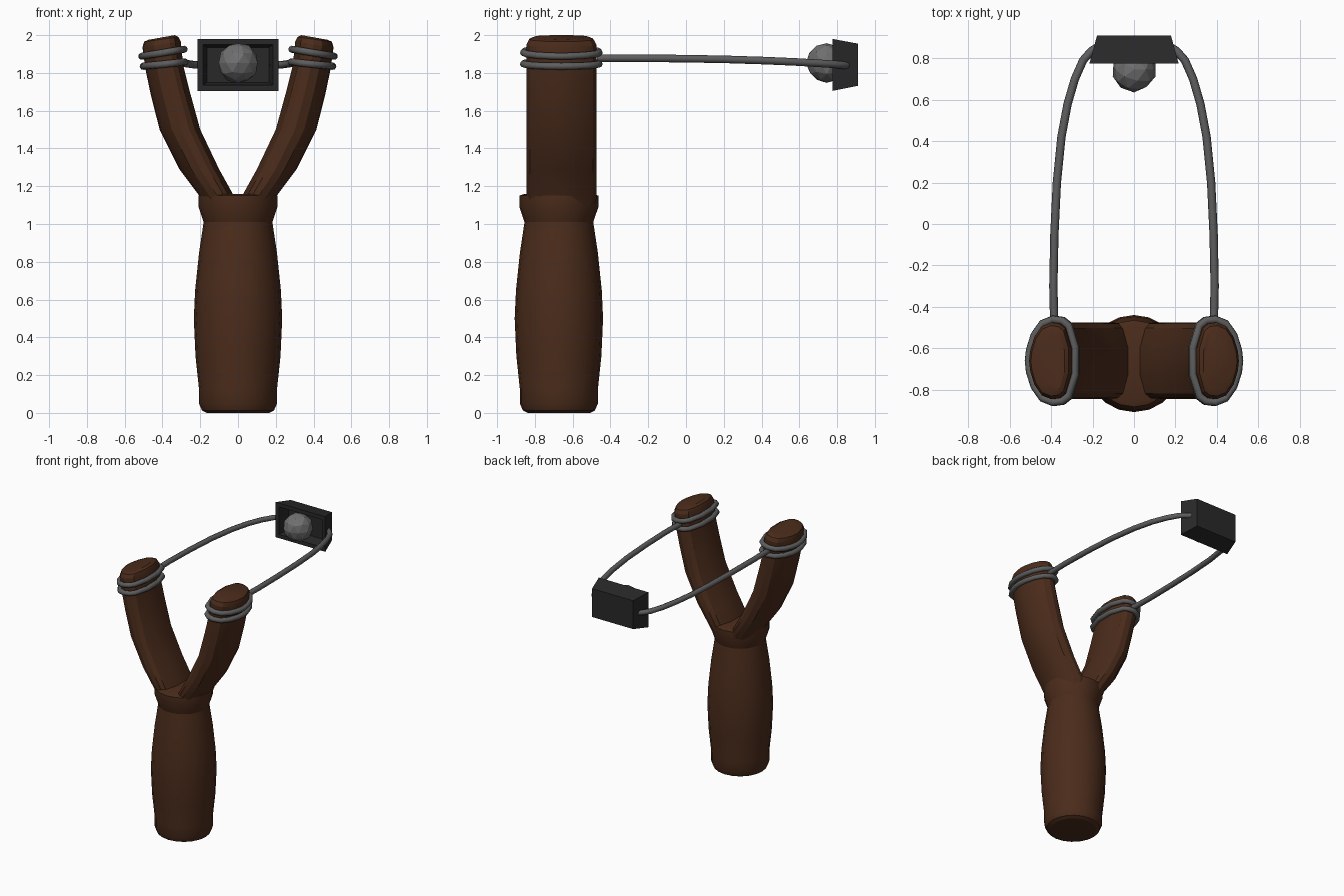
import bpy, bmesh, math, random
from mathutils import Vector

if "Cube" in bpy.data.objects:
    bpy.data.objects.remove(bpy.data.objects["Cube"])

random.seed(4)
PRONG_Y = -0.66


def material(name, rgb):
    m = bpy.data.materials.new(name)
    m.diffuse_color = (*rgb, 1)
    m.use_nodes = True
    m.node_tree.nodes["Principled BSDF"].inputs["Base Color"].default_value = m.diffuse_color
    return m


WOOD = material("wood", (0.07, 0.025, 0.011))
RUBBER = material("rubber", (0.11, 0.11, 0.11))
LEATHER = material("leather", (0.022, 0.022, 0.022))
STONE = material("stone", (0.16, 0.16, 0.16))


def finish(name, bm, mat, smooth=None):
    bmesh.ops.recalc_face_normals(bm, faces=bm.faces[:])
    me = bpy.data.meshes.new(name)
    bm.to_mesh(me)
    bm.free()
    ob = bpy.data.objects.new(name, me)
    bpy.context.collection.objects.link(ob)
    me.materials.append(mat)
    if smooth:
        bpy.ops.object.select_all(action='DESELECT')
        ob.select_set(True)
        bpy.context.view_layer.objects.active = ob
        bpy.ops.object.shade_smooth_by_angle(angle=math.radians(smooth))
    return ob


def loft(name, rings, mat, smooth=None):
    bm = bmesh.new()
    loops = [[bm.verts.new(p) for p in r] for r in rings]
    n = len(loops[0])
    for a, b in zip(loops, loops[1:]):
        for i in range(n):
            j = (i + 1) % n
            bm.faces.new((a[i], a[j], b[j], b[i]))
    bm.faces.new(loops[0])
    bm.faces.new(loops[-1])
    return finish(name, bm, mat, smooth)


def tube(name, points, radius, mat, cyclic=False):
    cu = bpy.data.curves.new(name, 'CURVE')
    cu.dimensions = '3D'
    cu.bevel_depth = radius
    cu.bevel_resolution = 2
    cu.use_fill_caps = True
    sp = cu.splines.new('POLY')
    sp.points.add(len(points) - 1)
    for p, co in zip(sp.points, points):
        p.co = (*co, 1)
    sp.use_cyclic_u = cyclic
    cu.materials.append(mat)
    ob = bpy.data.objects.new(name, cu)
    bpy.context.collection.objects.link(ob)
    bpy.ops.object.select_all(action='DESELECT')
    ob.select_set(True)
    bpy.context.view_layer.objects.active = ob
    bpy.ops.object.convert(target='MESH')
    bpy.ops.object.shade_smooth_by_angle(angle=math.radians(50))


# turned handle with collar
profile = [(0.165, 0), (0.19, 0.012), (0.207, 0.05), (0.207, 0.13), (0.225, 0.3),
           (0.234, 0.5), (0.227, 0.65), (0.206, 0.85), (0.182, 1.01), (0.209, 1.09),
           (0.209, 1.15), (0.18, 1.16)]
SIDES = 20
loft("handle", [[(r * math.cos(2 * math.pi * i / SIDES),
                  -0.673 + r * math.sin(2 * math.pi * i / SIDES), z)
                 for i in range(SIDES)] for r, z in profile], WOOD, 25)

# oval cross-section: u runs inner to outer, v is depth
HALF = [(-1, 0.33), (-0.72, 0.85), (-0.45, 0.97), (-0.05, 1), (0.4, 0.9),
        (0.75, 0.62), (0.95, 0.26)]
OVAL = HALF + [(1, 0)] + [(u, -v) for u, v in reversed(HALF)]


def section(side, inner, outer, depth):
    out = []
    for u, v in OVAL:
        t = (u + 1) / 2
        x = inner[0] + (outer[0] - inner[0]) * t
        z = inner[1] + (outer[1] - inner[1]) * t
        out.append((side * x, PRONG_Y + v * depth, z))
    return out


PRONG = [((-0.02, 1.06), (0.19, 1.09), 0.165), ((0.0, 1.11), (0.205, 1.15), 0.185),
         ((0.1, 1.29), (0.31, 1.29), 0.185), ((0.2, 1.5), (0.415, 1.5), 0.185),
         ((0.255, 1.7), (0.463, 1.69), 0.185), ((0.29, 1.84), (0.49, 1.82), 0.185),
         ((0.303, 1.965), (0.506, 1.935), 0.185), ((0.315, 1.99), (0.497, 1.965), 0.17),
         ((0.335, 2.0), (0.475, 1.975), 0.145)]
WRAPS = [((0.281, 1.858), (0.502, 1.835), 0.2), ((0.285, 1.925), (0.509, 1.888), 0.2)]
CORD = [(0.385, -0.47, 1.878), (0.389, -0.3, 1.878), (0.384, -0.05, 1.876),
        (0.372, 0.2, 1.872), (0.35, 0.42, 1.865), (0.32, 0.58, 1.858),
        (0.285, 0.7, 1.851), (0.245, 0.79, 1.845), (0.205, 0.835, 1.841),
        (0.18, 0.85, 1.84)]

for side, label in ((-1, "left"), (1, "right")):
    # forked prong, band windings and pulled cord
    loft(f"prong_{label}", [section(side, *s) for s in PRONG], WOOD, 25)
    for k, w in enumerate(WRAPS):
        tube(f"band_winding_{label}_{k + 1}", section(side, *w), 0.019, RUBBER, True)
    tube(f"cord_{label}", [(side * x, y, z) for x, y, z in CORD], 0.02, RUBBER)

# pouch: tapered block with a hollow front
def rect(hx, y, z0, z1):
    return [(-hx, y, z0), (hx, y, z0), (hx, y, z1), (-hx, y, z1)]


loft("pouch", [rect(0.178, 0.91, 1.732, 1.955), rect(0.215, 0.775, 1.705, 1.98),
               rect(0.185, 0.775, 1.735, 1.95), rect(0.165, 0.86, 1.75, 1.935)], LEATHER)

# faceted stone
bm = bmesh.new()
bmesh.ops.create_icosphere(bm, subdivisions=2, radius=0.108)
for v in bm.verts:
    v.co = v.co * random.uniform(0.95, 1.03) + Vector((0, 0.745, 1.852))
finish("stone", bm, STONE)
